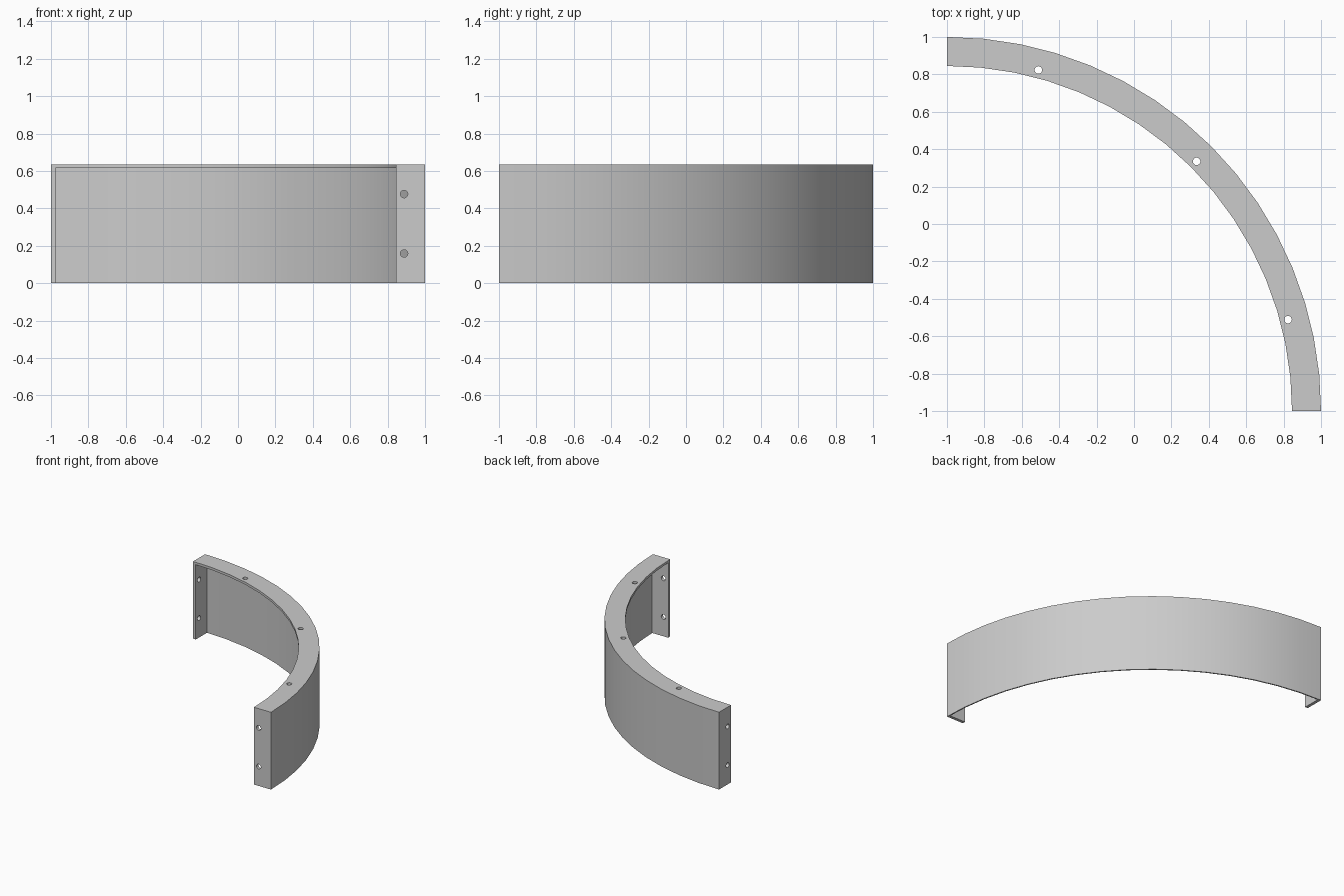
import bpy
import bmesh
from math import asin, cos, sin, pi, radians
from mathutils import Matrix, Vector

if "Cube" in bpy.data.objects:
    bpy.data.objects.remove(bpy.data.objects["Cube"])

OUTER, INNER, HEIGHT = 2.0, 1.845, 0.635
WALL, TOP, END = 0.01, 0.02, 0.025
SEGMENTS = 16
HOLE_R, HOLE_RING = 0.02, 1.888
CENTRE = Vector((-1, -1, 0))

grey = bpy.data.materials.new("plain grey")
grey.use_nodes = True
colour = (0.6, 0.6, 0.6, 1)
grey.diffuse_color = colour
grey.node_tree.nodes["Principled BSDF"].inputs["Base Color"].default_value = colour


def add_object(name, bm):
    mesh = bpy.data.meshes.new(name)
    bmesh.ops.recalc_face_normals(bm, faces=bm.faces)
    bm.to_mesh(mesh)
    bm.free()
    mesh.materials.append(grey)
    obj = bpy.data.objects.new(name, mesh)
    bpy.context.collection.objects.link(obj)
    return obj


def arc(radius, inset, z):
    # Quarter arc whose ends stop at a flat distance from both end planes
    first = asin(inset / radius)
    steps = [i * pi / 2 / SEGMENTS for i in range(SEGMENTS + 1)]
    steps[0], steps[-1] = first, pi / 2 - first
    return [CENTRE + Vector((radius * cos(a), radius * sin(a), z)) for a in steps]


def sector(name, r0, r1, z0, z1, inset=0):
    bm = bmesh.new()
    outline = arc(r1, inset, z0) + arc(r0, inset, z0)[::-1]
    face = bm.faces.new([bm.verts.new(p) for p in outline])
    top = bmesh.ops.extrude_face_region(bm, geom=[face])["geom"]
    bmesh.ops.translate(bm, vec=(0, 0, z1 - z0),
                        verts=[v for v in top if isinstance(v, bmesh.types.BMVert)])
    return add_object(name, bm)


def drill(name, location, rotation, depth):
    bm = bmesh.new()
    bmesh.ops.create_cone(bm, cap_ends=True, segments=20, radius1=HOLE_R,
                          radius2=HOLE_R, depth=depth,
                          matrix=Matrix.Translation(location) @ rotation)
    return add_object(name, bm)


# Curved shell: a quarter ring hollowed from below and from the inside
shell = sector("curved_shell", INNER, OUTER, 0, HEIGHT)
cutters = [sector("cavity_cutter", INNER - 0.1, OUTER - WALL, -0.1, HEIGHT - TOP, END)]

# Three holes through the top plate
for angle in (15, 45, 75):
    a = radians(angle)
    spot = CENTRE + Vector((HOLE_RING * cos(a), HOLE_RING * sin(a), HEIGHT))
    cutters.append(drill("top_hole_cutter", spot, Matrix.Identity(4), TOP * 4))

# Two holes through each end plate
for z in (HEIGHT / 4, HEIGHT * 3 / 4):
    for direction, axis in ((Vector((1, 0, 0)), "X"), (Vector((0, 1, 0)), "Y")):
        spot = CENTRE + direction * HOLE_RING + Vector((0, 0, z))
        cutters.append(drill("end_hole_cutter", spot, Matrix.Rotation(pi / 2, 4, axis), END * 4))

# Apply the cuts and discard the cutters
bpy.ops.object.select_all(action="DESELECT")
bpy.context.view_layer.objects.active = shell
shell.select_set(True)
for cutter in cutters:
    cutter.hide_render = True
    cut = shell.modifiers.new("cut", "BOOLEAN")
    cut.operation = "DIFFERENCE"
    cut.solver = "EXACT"
    cut.object = cutter
    bpy.ops.object.modifier_apply(modifier=cut.name)
    bpy.data.objects.remove(cutter)

bpy.ops.object.shade_smooth_by_angle(angle=radians(30))
